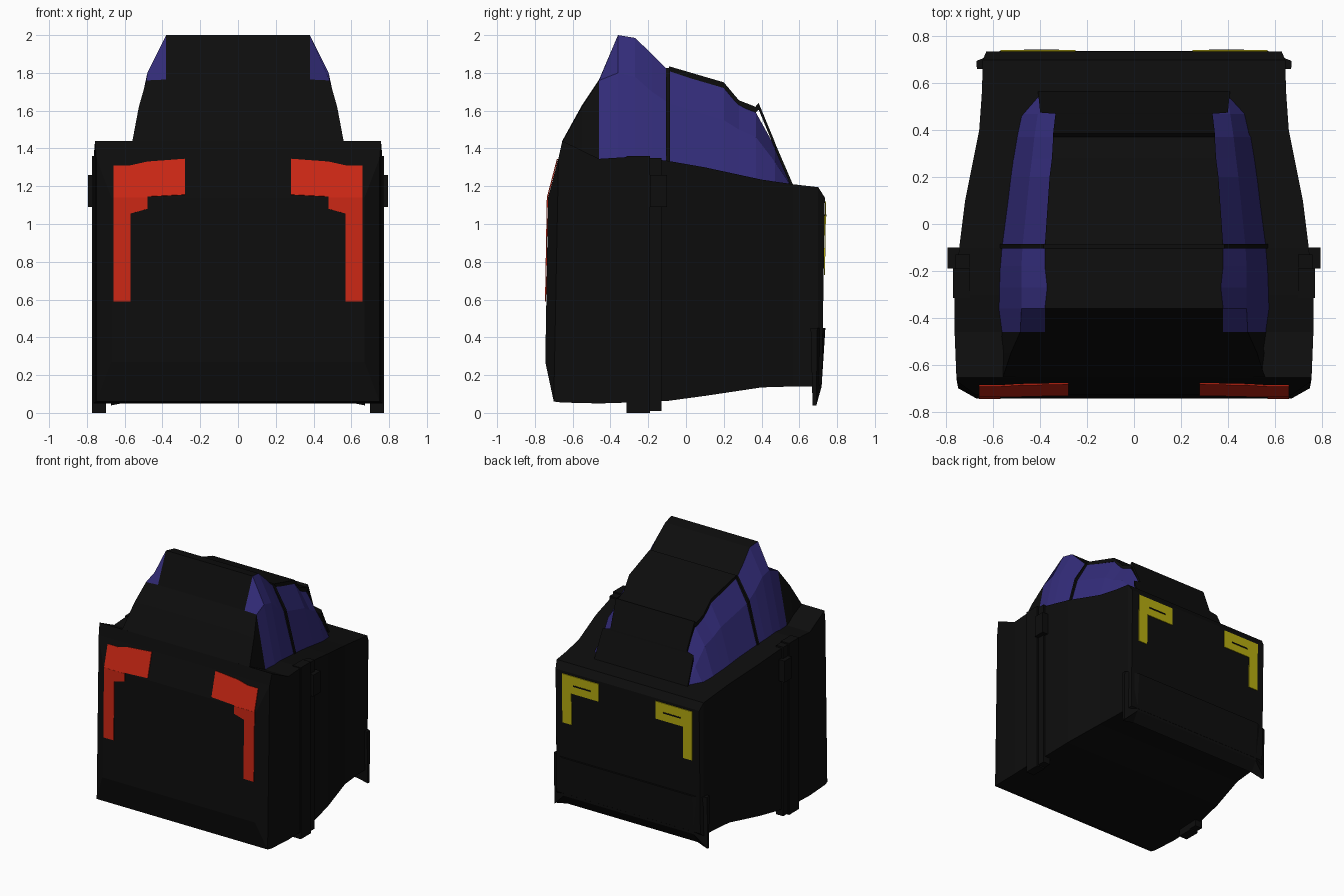
import bpy

if "Cube" in bpy.data.objects:
    bpy.data.objects.remove(bpy.data.objects["Cube"])


def material(name, rgb):
    m = bpy.data.materials.new(name)
    m.diffuse_color = (*rgb, 1)
    m.use_nodes = True
    m.node_tree.nodes["Principled BSDF"].inputs["Base Color"].default_value = m.diffuse_color
    return m


BLACK = material("black_paint", (0.004, 0.004, 0.004))
BLUE = material("blue_glass", (0.034, 0.026, 0.2))
RED = material("red_lens", (0.6, 0.02, 0.007))
YELLOW = material("yellow_lens", (0.47, 0.41, 0.005))


def make(name, verts, faces, mats):
    me = bpy.data.meshes.new(name)
    me.from_pydata(verts, [], faces)
    for m in mats:
        me.materials.append(m)
    ob = bpy.data.objects.new(name, me)
    bpy.context.collection.objects.link(ob)
    return ob


def loft(name, rings, mats=(BLACK,), pick=None):
    """Skin a list of equal-length rings and cap both ends."""
    n = len(rings[0])
    faces, idx = [], []
    for i in range(len(rings) - 1):
        for j in range(n):
            k = (j + 1) % n
            faces.append((i * n + j, i * n + k, (i + 1) * n + k, (i + 1) * n + j))
            idx.append(pick(i, j) if pick else 0)
    last = (len(rings) - 1) * n
    faces += [tuple(reversed(range(n))), tuple(range(last, last + n))]
    idx += [0, 0]
    ob = make(name, [p for r in rings for p in r], faces, mats)
    for f, m in zip(ob.data.polygons, idx):
        f.material_index = m
    return ob


def mirror(ob):
    ob.modifiers.new("mirror", "MIRROR")
    return ob


def box_ring(yb, zb, yt, zt, w):
    return [(w, yb, zb), (w, yt, zt), (-w, yt, zt), (-w, yb, zb)]


def box(name, x, y, z, mat=BLACK):
    rings = [[(x[0], v, z[0]), (x[1], v, z[0]), (x[1], v, z[1]), (x[0], v, z[1])] for v in y]
    return mirror(loft(name, rings, (mat,)))


# lower body: bottom y, bottom z, top y, top z, half width
BODY = [(-.745, .27, -.73, 1.14, .67), (-.70, .06, -.675, 1.35, .75),
        (-.66, .055, -.655, 1.44, .757), (-.46, .05, -.46, 1.345, .765),
        (-.30, .055, -.30, 1.355, .765), (-.10, .063, -.10, 1.335, .745),
        (.10, .09, .10, 1.30, .72), (.40, .135, .40, 1.235, .66),
        (.57, .14, .57, 1.21, .648), (.70, .14, .70, 1.195, .645),
        (.72, .16, .735, 1.14, .63)]
loft("body", [box_ring(*s) for s in BODY])

# cabin: y, then x/z at the base, shoulder and roof edge
CABIN = [(-.655, .56, 1.30, .56, 1.435, .38, 1.44),
         (-.55, .57, 1.28, .525, 1.62, .38, 1.63),
         (-.46, .575, 1.28, .485, 1.76, .38, 1.765),
         (-.36, .58, 1.33, .48, 1.80, .38, 2.0),
         (-.27, .578, 1.33, .48, 1.78, .37, 1.985),
         (-.18, .575, 1.32, .48, 1.70, .38, 1.90),
         (-.09, .568, 1.31, .475, 1.64, .38, 1.81),
         (.20, .53, 1.26, .445, 1.55, .355, 1.72),
         (.28, .52, 1.24, .435, 1.50, .35, 1.63),
         (.37, .505, 1.22, .425, 1.46, .34, 1.59),
         (.47, .485, 1.20, .41, 1.33, .33, 1.41),
         (.555, .41, 1.19, .40, 1.20, .33, 1.22)]


def cabin_ring(y, xb, zb, xm, zm, xt, zt):
    half = [(xb, zb), (xm, zm), (xt, zt)]
    return [(x, y, z) for x, z in half] + [(-x, y, z) for x, z in reversed(half)]


loft("cabin_and_side_windows", [cabin_ring(*s) for s in CABIN], (BLACK, BLUE),
     lambda i, j: 1 if i >= 2 and j in (0, 1, 3, 4) else 0)

# dark pillar between front and rear side windows
loft("window_pillar", [cabin_ring(y, .577, 1.31, .484, 1.66, .385, 1.825) for y in (-.105, -.085)])


def panel(name, pts, t=.03):
    """Slab following (half width, y, z) points."""
    return loft(name, [[(w, y, z), (-w, y, z), (-w, y, z - t), (w, y, z - t)] for w, y, z in pts])


# raised roof and rear window panels
panel("roof_panel", [(.38, -.09, 1.835), (.36, .20, 1.75), (.35, .28, 1.655), (.345, .37, 1.62)])
panel("rear_panel", [(.345, .37, 1.625), (.345, .385, 1.64), (.335, .47, 1.435),
                     (.40, .475, 1.42), (.41, .57, 1.20)], .035)

# rear bumper with flared, lowered corners
loft("rear_bumper", [[(s * .67, .66, .45), (s * .672, .695, .45), (s * .672, .69, .04), (s * .67, .67, .04)]
                     if abs(s) == 1 else
                     [(s * .67, .66, .45), (s * .67, .738, .45), (s * .67, .718, .14), (s * .67, .67, .06)]
                     for s in (-1, -.85, .85, 1)])

# door pillars down to the ground, and side latches
box("side_pillar", (.70, .772), (-.315, -.19), (0, 1.36))
box("side_pillar_step", (.70, .762), (-.19, -.13), (.01, 1.35))
box("side_latch", (.70, .795), (-.19, -.10), (1.09, 1.26))


def front_y(z):
    if z > 1.14:
        return -.734 - (1.14 - z) * .055 / .21
    return -.749 + (z - .27) * .015 / .87


def lens(name, quads, surface, mat):
    verts = [(x, surface(z), z) for q in quads for x, z in q]
    faces = [tuple(range(4 * i, 4 * i + 4)) for i in range(len(quads))]
    ob = mirror(make(name, verts, faces, [mat]))
    s = ob.modifiers.new("thickness", "SOLIDIFY")
    s.thickness, s.offset = .006, 0


def rect(x0, x1, z0, z1):
    return [(x0, z0), (x1, z0), (x1, z1), (x0, z1)]


# red front lights
lens("front_light", [rect(.57, .66, .59, 1.14), rect(.57, .66, 1.14, 1.31),
                     [(.48, 1.08), (.57, 1.055), (.57, 1.14), (.48, 1.14)],
                     [(.48, 1.14), (.57, 1.14), (.57, 1.31), (.48, 1.33)],
                     [(.28, 1.155), (.48, 1.145), (.48, 1.33), (.28, 1.345)]], front_y, RED)

# yellow rear lights with a thin dark slot


def back_y(z):
    return .724 + (z - .16) * .015 / .98


lens("rear_light", [rect(.49, .57, .73, .98), rect(.49, .57, .98, 1.12),
                    rect(.25, .49, .98, 1.12)], back_y, YELLOW)
box("rear_light_slot", (.32, .47), (.73, .744), (1.04, 1.05))
